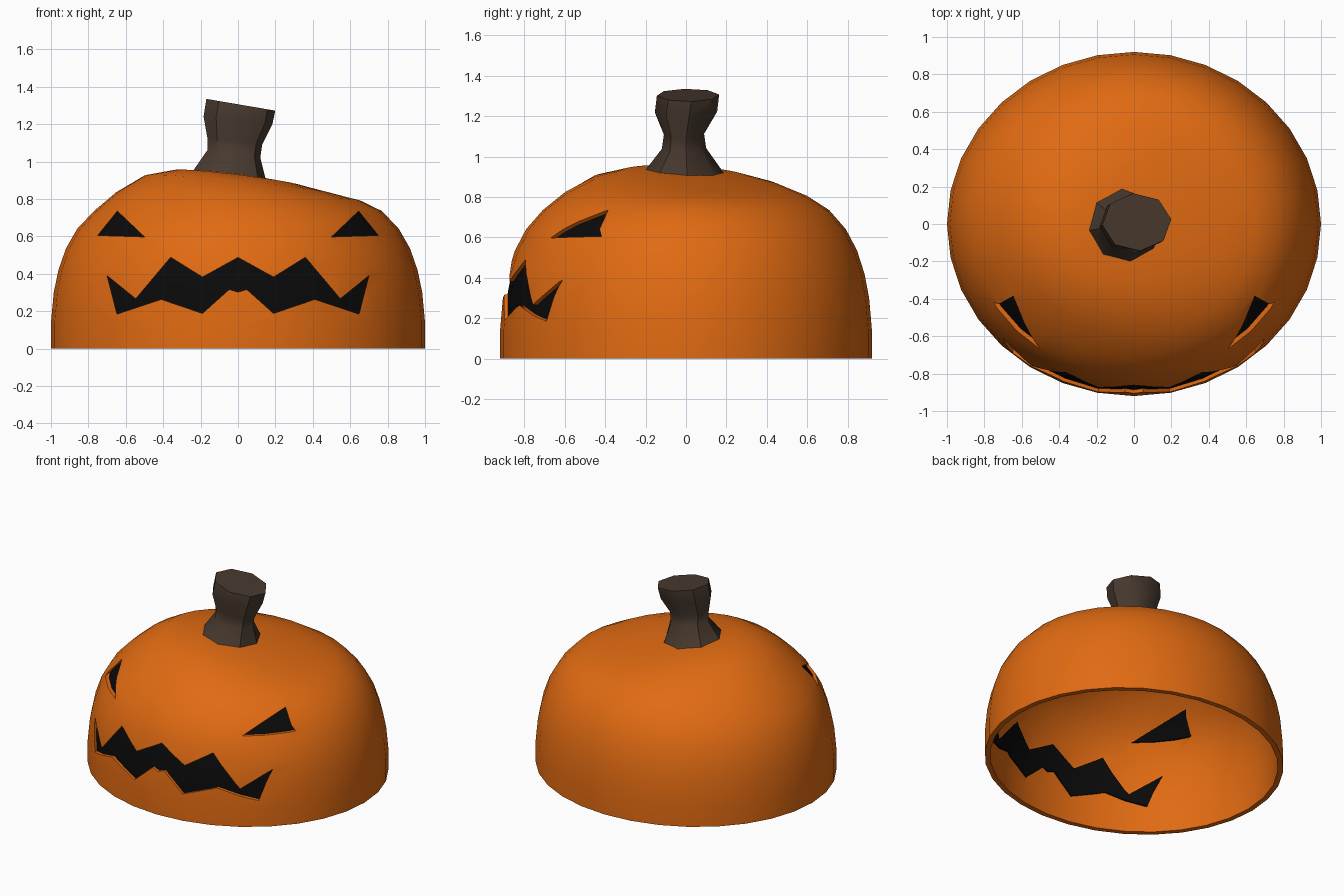
import bpy, bmesh
from math import cos, sin, pi, radians

if "Cube" in bpy.data.objects:
    bpy.data.objects.remove(bpy.data.objects["Cube"])


def material(name, rgb):
    m = bpy.data.materials.new(name)
    m.diffuse_color = (*rgb, 1)
    m.use_nodes = True
    m.node_tree.nodes["Principled BSDF"].inputs["Base Color"].default_value = m.diffuse_color
    return m


ORANGE = material("orange_skin", (0.75, 0.145, 0.006))
BLACK = material("black_inside", (0.003, 0.003, 0.003))
BROWN = material("brown_stem", (0.065, 0.042, 0.028))


def make_object(name, bm, mat=None):
    bmesh.ops.recalc_face_normals(bm, faces=bm.faces)
    me = bpy.data.meshes.new(name)
    bm.to_mesh(me)
    bm.free()
    ob = bpy.data.objects.new(name, me)
    bpy.context.collection.objects.link(ob)
    if mat:
        me.materials.append(mat)
    return ob


def bridge(bm, rings):
    for a, b in zip(rings, rings[1:]):
        n = len(a)
        for i in range(n):
            bm.faces.new((a[i], a[(i + 1) % n], b[(i + 1) % n], b[i]))


def bake(ob):
    dg = bpy.context.evaluated_depsgraph_get()
    me = bpy.data.meshes.new_from_object(ob.evaluated_get(dg))
    ob.modifiers.clear()
    ob.data = me


def smooth(ob, angle):
    bpy.ops.object.select_all(action='DESELECT')
    ob.select_set(True)
    bpy.context.view_layer.objects.active = ob
    bpy.ops.object.shade_smooth_by_angle(angle=radians(angle))


# Hollow dome, open underneath, with its crown leaning
PROFILE = [(1, 0), (1, 0.14), (0.985, 0.3), (0.96, 0.42), (0.92, 0.535),
           (0.86, 0.64), (0.77, 0.735), (0.65, 0.815), (0.5, 0.877),
           (0.34, 0.912), (0.17, 0.925)]


def dome(name, scale, thickness, mat, sides=32):
    bm = bmesh.new()

    def vert(r, z, a):
        x, y = r * cos(a), 0.92 * r * sin(a)
        lean = max(0, 1 - (r / 0.7) ** 4)
        z -= (0.13 * x + 0.06 * y) * lean
        return bm.verts.new((x * scale, y * scale, z * scale))

    rings = [[vert(r, z, 2 * pi * i / sides) for i in range(sides)] for r, z in PROFILE]
    bridge(bm, rings)
    top = vert(0, 0.93, 0)
    for i in range(sides):
        bm.faces.new((rings[-1][i], rings[-1][(i + 1) % sides], top))
    # outward normals, so the wall thickens inward
    ob = make_object(name, bm, mat)
    sol = ob.modifiers.new("wall", 'SOLIDIFY')
    sol.thickness = thickness
    sol.offset = -1
    bake(ob)
    return ob


shell = dome("pumpkin_shell", 1.0, 0.035, ORANGE)

# Face outlines seen from the front (x, z)
EYE = [(0.50, 0.597), (0.645, 0.735), (0.75, 0.605)]
MOUTH_TOP = [(0.19, 0.382), (0.36, 0.488), (0.547, 0.266), (0.70, 0.39)]
MOUTH_LOW = [(0.647, 0.184), (0.41, 0.263), (0.19, 0.188), (0.047, 0.316)]


def mirrored(pts):
    return [(-x, z) for x, z in reversed(pts)]


half = MOUTH_TOP + MOUTH_LOW
outlines = {"eye_right": EYE, "eye_left": mirrored(EYE),
            "mouth": [(0, 0.487)] + half + [(0, 0.302)] + mirrored(half)}


def boolean(ob, cutter, operation):
    mod = ob.modifiers.new(operation, 'BOOLEAN')
    mod.object = cutter
    mod.operation = operation
    mod.solver = 'EXACT'
    bake(ob)


# Carve the face and set dark plugs into the holes
for name, pts in outlines.items():
    bm = bmesh.new()
    rings = [[bm.verts.new((x, y, z)) for x, z in pts] for y in (-1.2, -0.1)]
    bridge(bm, rings)
    bm.faces.new(rings[0])
    bm.faces.new(rings[1])
    cutter = make_object(name + "_cutter", bm)
    cutter.hide_render = True
    boolean(shell, cutter, 'DIFFERENCE')
    plug = dome(name, 0.98, 0.025, BLACK)
    boolean(plug, cutter, 'INTERSECT')
    smooth(plug, 30)
    bpy.data.objects.remove(cutter)

smooth(shell, 40)

# Eight-sided crooked stem: left x, right x, left z, right z, centre y, y radius
RINGS = [(-0.245, 0.155, 0.945, 0.88, -0.015, 0.205),
         (-0.165, 0.12, 1.06, 1.02, -0.01, 0.11),
         (-0.165, 0.13, 1.13, 1.09, -0.01, 0.10),
         (-0.185, 0.185, 1.24, 1.20, 0.0, 0.155),
         (-0.17, 0.20, 1.335, 1.272, 0.01, 0.155)]
bm = bmesh.new()
rings = []
for x0, x1, z0, z1, cy, ry in RINGS:
    ring = []
    for i in range(8):
        a = 2 * pi * i / 8 + 0.1
        t = (1 + cos(a)) / 2
        ring.append(bm.verts.new((x0 + (x1 - x0) * t, cy + ry * sin(a), z0 + (z1 - z0) * t)))
    rings.append(ring)
bridge(bm, rings)
bm.faces.new(rings[-1])
bm.faces.new(rings[0])
smooth(make_object("stem", bm, BROWN), 40)
